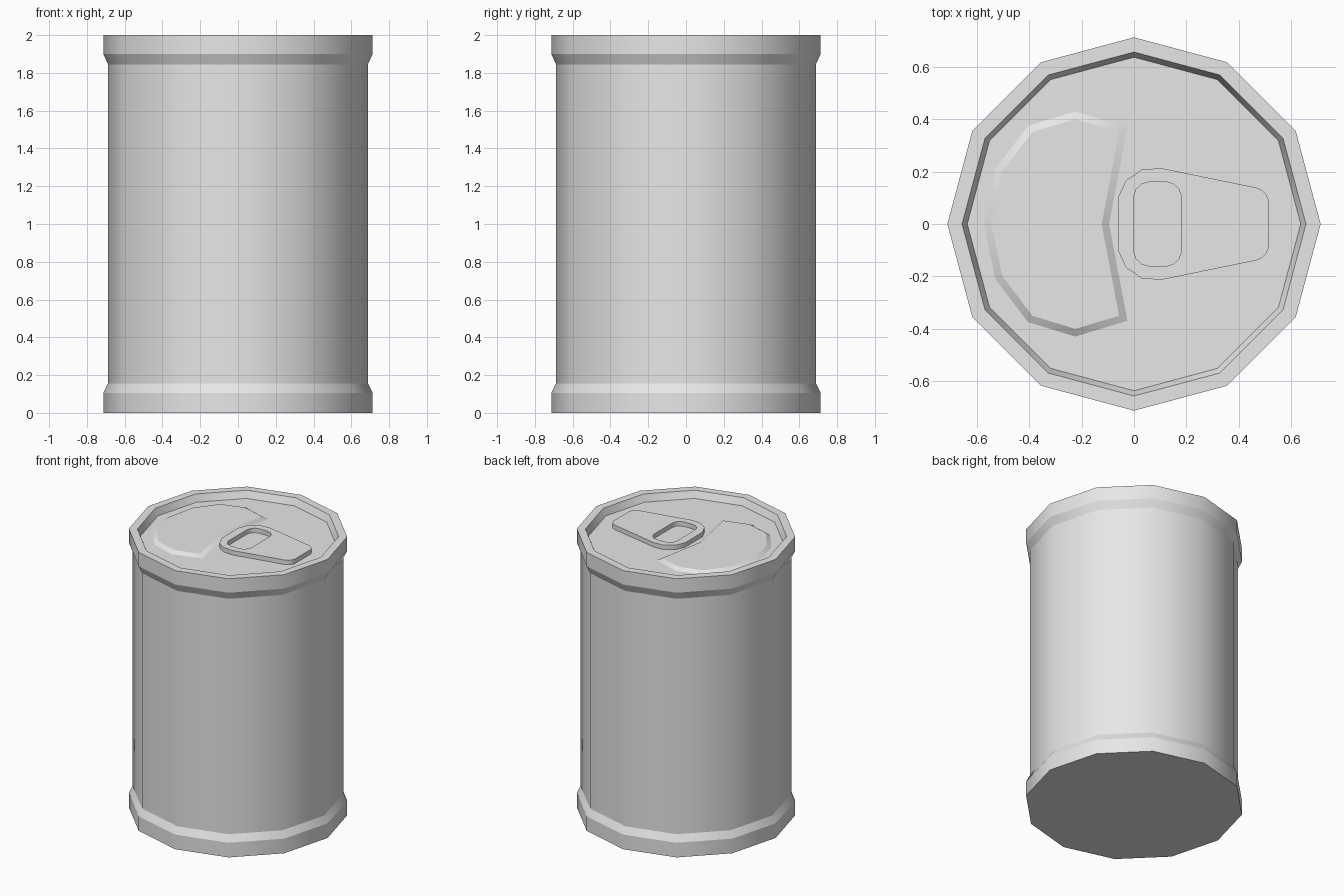
import bpy, bmesh
from math import sin, cos, radians, pi

cube = bpy.data.objects.get("Cube")
if cube:
    bpy.data.objects.remove(cube, do_unlink=True)

SIDES = 12
FLOOR = 1.95      # height of the sunken lid
metal = bpy.data.materials.new("light grey metal")
metal.use_nodes = True
metal.diffuse_color = (0.8, 0.8, 0.8, 1)
metal.node_tree.nodes["Principled BSDF"].inputs["Base Color"].default_value = (0.8, 0.8, 0.8, 1)


def finish(bm, name):
    """Smooth around the part, crisp along every level edge."""
    bm.normal_update()
    for f in bm.faces:
        f.smooth = True
    for e in bm.edges:
        a, b = e.verts
        e.smooth = abs(a.co.z - b.co.z) > 1e-4
    mesh = bpy.data.meshes.new(name)
    bm.to_mesh(mesh)
    bm.free()
    mesh.materials.append(metal)
    obj = bpy.data.objects.new(name, mesh)
    bpy.context.collection.objects.link(obj)
    return obj


def loop(bm, points, z):
    return [bm.verts.new((x, y, z)) for x, y in points]


def bridge(bm, low, high):
    n = len(low)
    for i in range(n):
        j = (i + 1) % n
        bm.faces.new((low[i], low[j], high[j], high[i]))


def arc(cx, cy, r, start, end, steps=4):
    angles = [radians(start + (end - start) * i / (steps - 1)) for i in range(steps)]
    return [(cx + r * cos(a), cy + r * sin(a)) for a in angles]


def mirrored(half):
    """Close an upper half outline with its reflection in y."""
    return half + [(x, -y) for x, y in reversed(half)]


# Can: faceted wall, flared end bands, rim and sunken lid
profile = [(0.713, 0), (0.713, 0.105), (0.688, 0.155), (0.688, 1.845),
           (0.713, 1.9), (0.713, 2), (0.657, 2), (0.637, FLOOR)]
bm = bmesh.new()
rings = [loop(bm, [(r * cos(2 * pi * i / SIDES), r * sin(2 * pi * i / SIDES))
                   for i in range(SIDES)], z) for r, z in profile]
for low, high in zip(rings, rings[1:]):
    bridge(bm, low, high)
bm.faces.new(rings[0][::-1])
bm.faces.new(rings[-1])
finish(bm, "can_body")

# Raised opening panel on the lid
half = [(-0.025, 0.37), (-0.225, 0.43), (-0.405, 0.375), (-0.53, 0.21)]
outline = half + [(-0.573, 0)] + [(x, -y) for x, y in reversed(half)] + [(-0.095, 0)]
bm = bmesh.new()
face = bm.faces.new(loop(bm, outline, FLOOR))
bm.normal_update()
bmesh.ops.inset_region(bm, faces=[face], thickness=0.028, depth=0.018,
                       use_even_offset=True, use_boundary=True)
finish(bm, "opening_panel")

# Pull tab with a finger hole
outer = mirrored(arc(0.455, 0.08, 0.06, 10, 79) + arc(0.077, 0.075, 0.141, 79, 170))
hole = mirrored(arc(0.12, 0.1, 0.061, 5, 88) + arc(0.06, 0.1, 0.061, 92, 175))
bm = bmesh.new()
outer_low, outer_high = loop(bm, outer, FLOOR), loop(bm, outer, FLOOR + 0.032)
hole_low, hole_high = loop(bm, hole, FLOOR), loop(bm, hole, FLOOR + 0.032)
bridge(bm, outer_low, outer_high)
bridge(bm, outer_high, hole_high)
bridge(bm, hole_high, hole_low)
finish(bm, "pull_tab")
